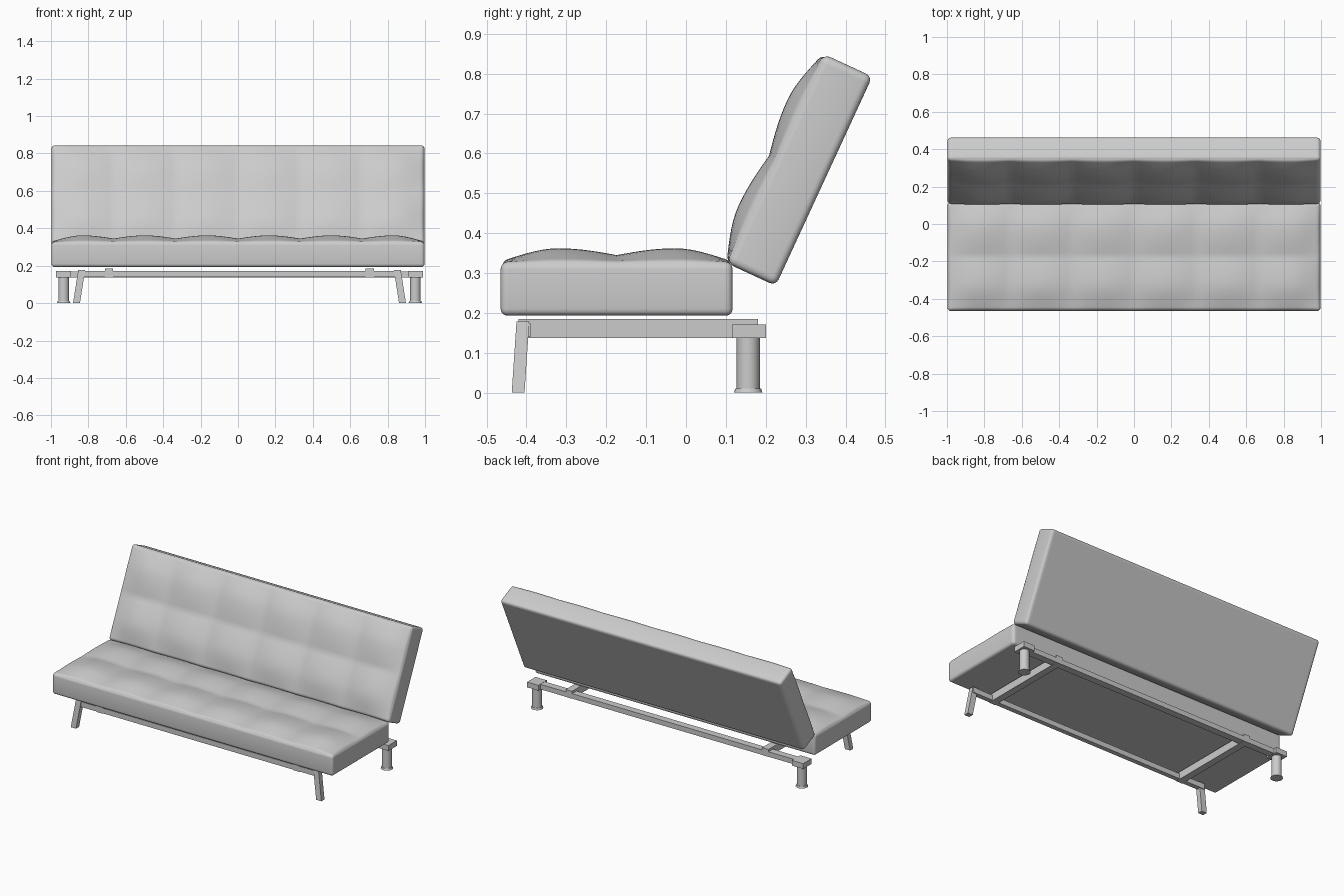
import bpy, bmesh, math
from mathutils import Vector, Matrix

if "Cube" in bpy.data.objects:
    bpy.data.objects.remove(bpy.data.objects["Cube"], do_unlink=True)


def material(name, value):
    mat = bpy.data.materials.new(name)
    mat.use_nodes = True
    mat.diffuse_color = (value, value, value, 1)
    mat.node_tree.nodes["Principled BSDF"].inputs["Base Color"].default_value = (value, value, value, 1)
    return mat


grey = material("neutral grey", 0.6)
FRAME_X = 0.008          # the frame sits slightly off the cushion centre
THICK, ROUND = 0.134, 0.018


def finish(name, bm, matrix=None, smooth=False):
    bmesh.ops.recalc_face_normals(bm, faces=bm.faces)
    mesh = bpy.data.meshes.new(name)
    bm.to_mesh(mesh)
    bm.free()
    mesh.materials.append(grey)
    obj = bpy.data.objects.new(name, mesh)
    bpy.context.collection.objects.link(obj)
    if matrix:
        obj.matrix_world = matrix
    if smooth:
        bpy.ops.object.select_all(action="DESELECT")
        obj.select_set(True)
        bpy.context.view_layer.objects.active = obj
        bpy.ops.object.shade_smooth_by_angle(angle=math.radians(40))
    return obj


def puff(u, v):
    """Height of the tufting: six pillows across, two deep."""
    su, sv = abs(math.sin(6 * math.pi * u)), abs(math.sin(2 * math.pi * v))
    eu = math.sin(math.pi / 2 * min(1, 12 * min(u, 1 - u)))
    ev = math.sin(math.pi / 2 * min(1, 4 * min(v, 1 - v)))
    swell = 0.37 * su + 0.37 * sv + 0.26 * su * sv
    return max(0, eu * ev) ** 0.6 * (0.008 + 0.027 * swell)


def cushion(name, depth, matrix):
    """Rounded box with a tufted upper face; local origin at its bottom front edge."""
    size = Vector((1.994, depth, THICK))
    bm = bmesh.new()
    bmesh.ops.create_cube(bm, size=1)
    bmesh.ops.scale(bm, vec=size, verts=bm.verts)
    for axis, cells in ((0, 72), (1, 28), (2, 2)):
        half = size[axis] / 2
        cuts = [size[axis] * i / cells - half for i in range(1, cells)]
        cuts += [s * (half - ROUND * k) for s in (-1, 1) for k in (0.25, 0.6, 1)]
        normal = Vector([float(i == axis) for i in range(3)])
        for c in cuts:
            bmesh.ops.bisect_plane(bm, geom=bm.verts[:] + bm.edges[:] + bm.faces[:],
                                   plane_co=normal * c, plane_no=normal, dist=1e-5)
    for vert in bm.verts:
        p = vert.co.copy()
        u, v, w = (p[i] / size[i] + 0.5 for i in range(3))
        core = Vector([max(-size[i] / 2 + ROUND, min(size[i] / 2 - ROUND, p[i])) for i in range(3)])
        vert.co = core + (p - core).normalized() * ROUND
        if w > 0.6:
            vert.co.z += puff(u, v) * min(1, (w - 0.6) / 0.4)
        vert.co += Vector((0, depth / 2, THICK / 2))
    return finish(name, bm, matrix, True)


def box(name, x, y, z):
    bm = bmesh.new()
    bmesh.ops.create_cube(bm, size=1)
    for vert in bm.verts:
        vert.co = [(a[0] + a[1]) / 2 + c * (a[1] - a[0]) for a, c in zip((x, y, z), vert.co)]
    return finish(name, bm, Matrix.Translation((FRAME_X, 0, 0)))


def cylinder(name, x, y, z0, z1, r0, r1):
    bm = bmesh.new()
    bmesh.ops.create_cone(bm, cap_ends=True, segments=32, radius1=r0, radius2=r1, depth=z1 - z0)
    return finish(name, bm, Matrix.Translation((x + FRAME_X, y, (z0 + z1) / 2)), True)


# Cushions
cushion("seat_cushion", 0.582, Matrix.Translation((0, -0.465, 0.193)))
cushion("backrest_cushion", 0.578,
        Matrix.Translation((0, 0.225, 0.268)) @ Matrix.Rotation(math.radians(65.2), 4, "X"))

# Long frame bars
box("front_bar", (-0.86, 0.86), (-0.42, -0.39), (0.14, 0.173))
box("rear_bar", (-0.98, 0.98), (0.135, 0.18), (0.138, 0.17))

for side, s in (("left", 1), ("right", -1)):
    # Cross rails carrying the seat
    box(side + "_cross_rail", sorted((s * 0.675, s * 0.72)), (-0.42, 0.18), (0.137, 0.185))
    # Rear legs with mounting plates and feet
    box(side + "_rear_plate", sorted((s * 0.9, s * 0.98)), (0.115, 0.2), (0.137, 0.171))
    cylinder(side + "_rear_leg", s * 0.94, 0.156, 0.01, 0.138, 0.029, 0.029)
    cylinder(side + "_rear_foot", s * 0.94, 0.156, 0, 0.011, 0.036, 0.032)
    # Front legs splayed outwards and forwards
    leg = box(side + "_front_leg", sorted((s * 0.825, s * 0.862)), (-0.425, -0.393), (0, 0.178))
    for vert in leg.data.vertices:
        if vert.co.z < 0.1:
            vert.co.x += s * 0.028
            vert.co.y -= 0.012
